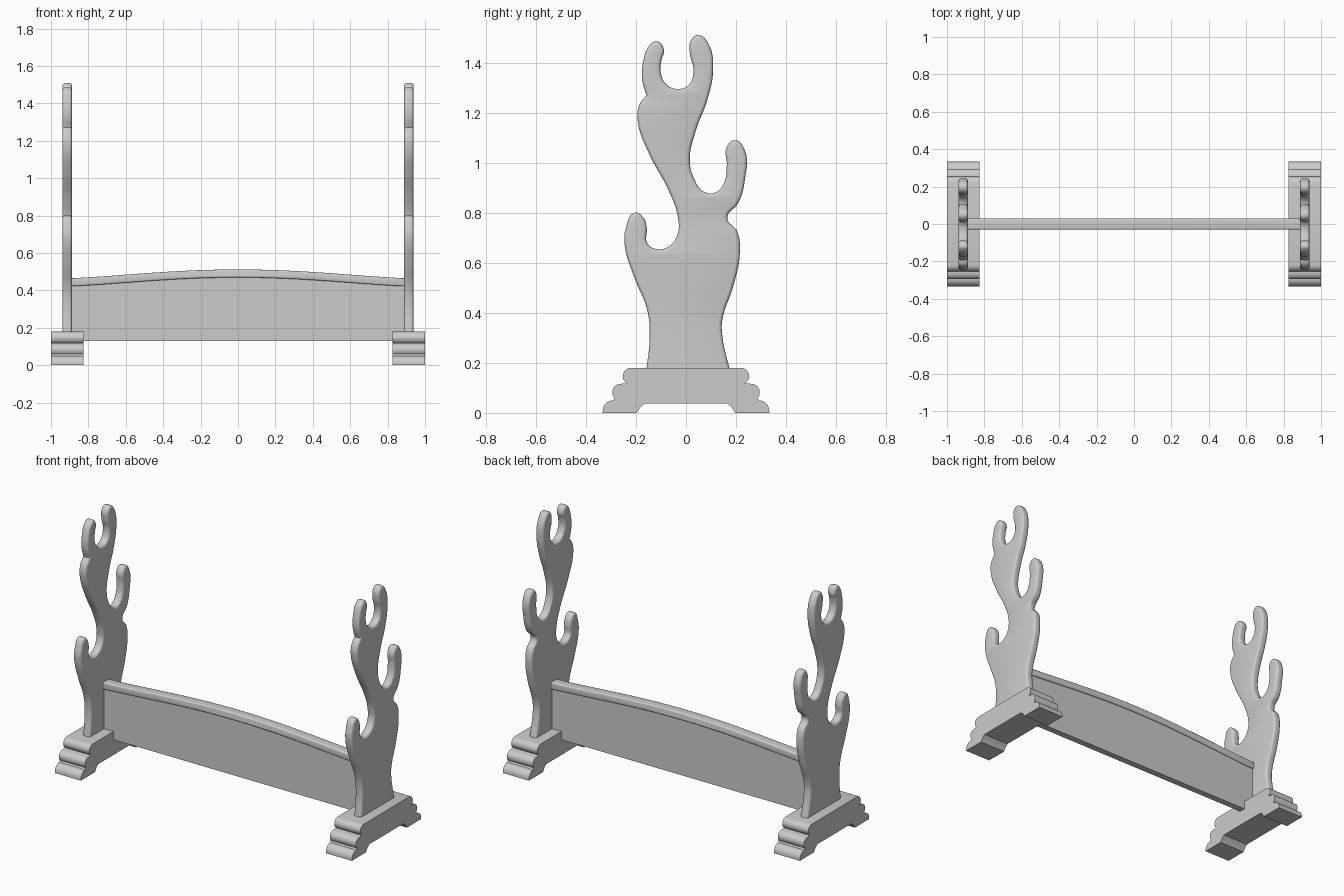
import bpy
import bmesh
from math import radians, cos, sin, pi

if "Cube" in bpy.data.objects:
    bpy.data.objects.remove(bpy.data.objects["Cube"], do_unlink=True)

grey = bpy.data.materials.new("plain_grey")
grey.use_nodes = True
tone = (0.6, 0.6, 0.6, 1)
grey.diffuse_color = tone
grey.node_tree.nodes["Principled BSDF"].inputs["Base Color"].default_value = tone

SIDEWAYS = (radians(90), 0, radians(90))   # profile drawn in y, z
LENGTHWAYS = (radians(90), 0, 0)           # profile drawn in x, z


def slab(name, points, thickness, rotation, x=0, rounding=0, smooth_curve=False, corners=()):
    """Closed outline given thickness, with optionally rounded rims."""
    curve = bpy.data.curves.new(name, "CURVE")
    curve.dimensions = "2D"
    curve.fill_mode = "BOTH"
    curve.resolution_u = 6
    curve.extrude = thickness / 2 - rounding
    curve.bevel_depth = rounding
    curve.bevel_resolution = 2
    curve.offset = -rounding
    spline = curve.splines.new("BEZIER" if smooth_curve else "POLY")
    spline.use_cyclic_u = True
    if smooth_curve:
        spline.bezier_points.add(len(points) - 1)
        for knot, point in zip(spline.bezier_points, points):
            knot.co = (*point, 0)
            kind = "VECTOR" if point in corners else "AUTO"
            knot.handle_left_type = knot.handle_right_type = kind
    else:
        spline.points.add(len(points) - 1)
        for knot, point in zip(spline.points, points):
            knot.co = (*point, 0, 1)
    obj = bpy.data.objects.new(name, curve)
    bpy.context.collection.objects.link(obj)
    obj.rotation_euler = rotation
    obj.location.x = x
    bpy.ops.object.select_all(action="DESELECT")
    obj.select_set(True)
    bpy.context.view_layer.objects.active = obj
    bpy.ops.object.convert(target="MESH")
    obj = bpy.context.object
    bm = bmesh.new()
    bm.from_mesh(obj.data)
    bmesh.ops.remove_doubles(bm, verts=bm.verts, dist=0.0002)
    bmesh.ops.recalc_face_normals(bm, faces=bm.faces)
    bm.to_mesh(obj.data)
    bm.free()
    obj.data.materials.clear()
    obj.data.materials.append(grey)
    bpy.ops.object.shade_smooth_by_angle(angle=radians(32))
    return obj


def copy_to_right(obj, name):
    twin = obj.copy()
    twin.name = name
    twin.location.x = -obj.location.x
    bpy.context.collection.objects.link(twin)


def arc(cy, cz, radius, start, end, steps=8):
    angles = [radians(start + (end - start) * i / steps) for i in range(steps + 1)]
    return [(cy + radius * cos(a), cz + radius * sin(a)) for a in angles]


# Branching upright: outline from front foot, over the hooks, to back foot
front_hook = [(-.16, .16), (-.145, .31), (-.155, .41), (-.21, .55), (-.245, .67),
              (-.24, .74), (-.205, .8), (-.17, .78), (-.157, .74), (-.155, .68),
              (-.12, .655), (-.07, .665), (-.035, .71), (-.032, .78)]
front_belly = [(-.07, .89), (-.145, 1.03), (-.192, 1.16), (-.187, 1.23), (-.158, 1.27)]
top_fork = [(-.175, 1.33), (-.17, 1.41), (-.145, 1.47), (-.115, 1.485), (-.088, 1.45),
            (-.098, 1.41), (-.1, 1.355), (-.075, 1.31), (-.035, 1.295), (.01, 1.31),
            (.03, 1.365), (.015, 1.44), (.02, 1.49), (.05, 1.51), (.09, 1.475),
            (.108, 1.37), (.085, 1.25), (.04, 1.13), (.015, 1.01)]
back_hook = [(.035, .93), (.07, .885), (.115, .88), (.15, .915), (.163, .99),
             (.162, 1.06), (.195, 1.09), (.235, 1.05), (.235, .93), (.21, .84), (.165, .78)]
back_belly = [(.205, .725), (.215, .635), (.19, .51), (.145, .37), (.145, .31), (.178, .16)]
outline = front_hook + front_belly + top_fork + back_hook + back_belly
sharp = {front_hook[0], front_belly[-1], back_belly[-1]}
upright = slab("left_upright", outline, .05, SIDEWAYS, x=.913, rounding=.014,
               smooth_curve=True, corners=sharp)
copy_to_right(upright, "right_upright")

# Stepped foot: three rounded mouldings at each end and an arched underside
half = ([(-.165, .037), (-.18, .025), (-.197, 0), (-.333, 0)]
        + arc(-.291, .008, .042, 180, 90)
        + arc(-.262, .083, .033, 225, 90)
        + arc(-.22, .147, .033, 240, 90))
foot_outline = half + [(-y, z) for y, z in reversed(half)]
foot = slab("left_foot", foot_outline, .175, SIDEWAYS, x=.9125)
copy_to_right(foot, "right_foot")


# Cross board with an arched top rail
def arch(rise_from, rise=.047, reach=.9, steps=32):
    xs = [reach * (2 * i / steps - 1) for i in range(steps + 1)]
    return [(x, rise_from + rise * cos(x / reach * pi / 2) ** 1.3) for x in xs]


board = [(.9, .13), (-.9, .13)] + arch(.44)
slab("cross_board", board, .04, LENGTHWAYS)
rail = arch(.465) + arch(.422)[::-1]
slab("top_rail", rail, .06, LENGTHWAYS, rounding=.008)
